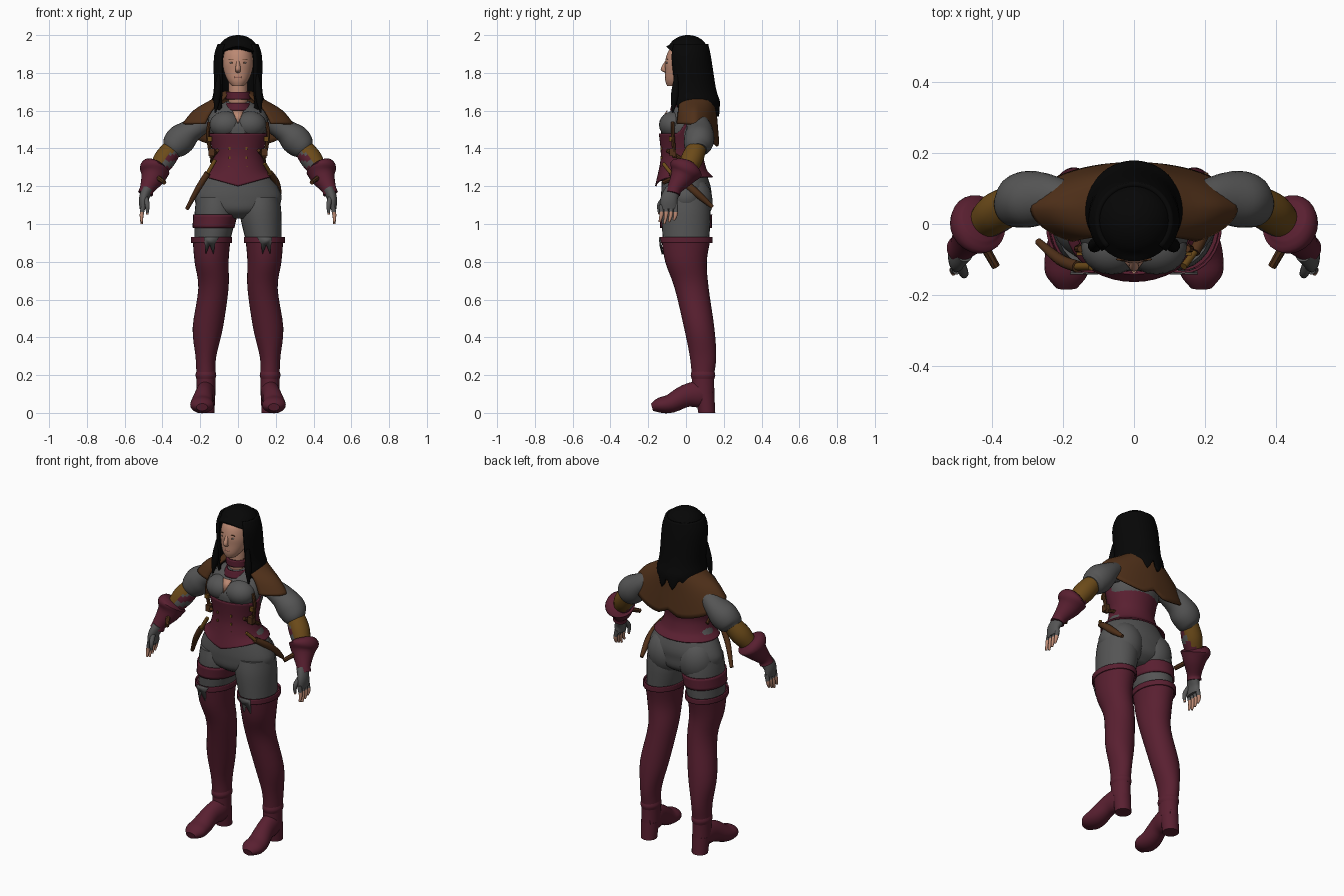
import bpy
import bmesh
import math
from mathutils import Vector

if "Cube" in bpy.data.objects:
    bpy.data.objects.remove(bpy.data.objects["Cube"], do_unlink=True)

made = []


def material(name, red, green, blue):
    mat = bpy.data.materials.new(name)
    mat.use_nodes = True
    mat.diffuse_color = (red, green, blue, 1)
    mat.node_tree.nodes["Principled BSDF"].inputs["Base Color"].default_value = (red, green, blue, 1)
    return mat


burgundy = material("burgundy leather", .1, .014, .03)
grey = material("grey cloth", .09, .09, .09)
skin = material("skin", .5, .25, .17)
hair = material("black hair", .002, .002, .002)
brown = material("brown leather", .08, .03, .01)
gold = material("ochre leather", .15, .07, .01)
rose = material("lips", .36, .15, .11)
eye_white = material("eye white", .4, .4, .4)


def finish(name, bm, mats, paint=None, sx=1, thick=0):
    """Turn a bmesh into an object, mirrored in x when sx is -1."""
    if paint:
        for face in bm.faces:
            face.material_index = paint(face.calc_center_median())
    for vert in bm.verts:
        vert.co.x *= sx
    bmesh.ops.recalc_face_normals(bm, faces=bm.faces)
    mesh = bpy.data.meshes.new(name)
    bm.to_mesh(mesh)
    bm.free()
    obj = bpy.data.objects.new(name, mesh)
    bpy.context.scene.collection.objects.link(obj)
    for mat in mats if isinstance(mats, list) else [mats]:
        mesh.materials.append(mat)
    if thick:
        solid = obj.modifiers.new("thickness", "SOLIDIFY")
        solid.thickness = thick
        solid.offset = 0
    made.append(obj)


def spline(rows, steps):
    """Smoothly interpolate rows of centre and radii; one radius means a round ring."""
    pts = [Vector(row if len(row) > 4 else row + row[-1:]) for row in rows]
    out = []
    for before, start, end, after in zip(pts[:1] + pts, pts, pts[1:], pts[2:] + pts[-1:]):
        slope_in, slope_out = (end - before) / 2, (after - start) / 2
        for k in range(steps):
            t = k / steps
            ease = t * t * (3 - 2 * t)
            out.append(start.lerp(end, ease) + slope_in * (t * (1 - t) ** 2) - slope_out * (t * t * (1 - t)))
    return out + [pts[-1]]


def loft(name, rows, mats, sx=1, level=False, arc=None, warp=None, paint=None, sides=24, steps=4, thick=0):
    """Elliptical rings along a path; angle zero is the back of level rings."""
    rings = spline(rows, steps)
    bm = bmesh.new()
    loops = []
    for before, ring, after in zip(rings[:1] + rings, rings, rings[1:] + rings[-1:]):
        tangent = Vector((0, 0, 1)) if level else (Vector(after[:3]) - Vector(before[:3])).normalized()
        side = Vector((1, 0, 0))
        side = (side - tangent * side.dot(tangent)).normalized()
        other = tangent.cross(side)
        loop = []
        for k in range(sides + 1 if arc else sides):
            angle = arc * (2 * k / sides - 1) if arc else math.tau * k / sides
            co = (Vector(ring[:3]) + side * max(ring[3], .001) * math.sin(angle)
                  + other * max(ring[4], .001) * math.cos(angle))
            if warp:
                warp(co)
            loop.append(bm.verts.new(co))
        loops.append(loop)
    for low, high in zip(loops, loops[1:]):
        for k in range(sides):
            n = (k + 1) % len(low)
            bm.faces.new((low[k], low[n], high[n], high[k]))
    if not arc and not thick:
        bm.faces.new(loops[0])
        bm.faces.new(loops[-1])
    finish(name, bm, mats, paint, sx, thick)


def lump(name, place, size, mat, sx=1, square=False):
    """A stretched ball, or a block when square."""
    bm = bmesh.new()
    if square:
        bmesh.ops.create_cube(bm, size=1)
    else:
        bmesh.ops.create_uvsphere(bm, u_segments=20, v_segments=12, radius=1)
    for vert in bm.verts:
        vert.co = Vector([p + c * s for p, c, s in zip(place, vert.co, size)])
    finish(name, bm, mat, sx=sx)


def plate(name, points, mat, sx=1):
    bm = bmesh.new()
    bm.faces.new([bm.verts.new(p) for p in points])
    finish(name, bm, mat, sx=sx, thick=.006)


# Body suit
loft("body_suit", [(0, 0, 1.03, .07), (0, 0, 1.07, .19, .12), (0, 0, 1.13, .23, .13), (0, 0, 1.2, .21, .13),
                   (0, -.02, 1.36, .12, .1), (0, -.01, 1.46, .15, .12), (0, -.01, 1.53, .16, .12),
                   (0, .02, 1.6, .14, .1), (0, .03, 1.65, .06)], grey, level=True, sides=32)


# Corset with a pointed front hem, raised at the sides and back
def corset_shape(co):
    if co.z < 1.28:
        co.z += (1.28 - co.z) * .6 * min(1, abs(co.x) * 6 + max(0, co.y) * 9)
    if co.z > 1.4 and co.y > -.04:
        co.z += (co.z - 1.4) * min(1, (co.y + .04) * 20) * .9


loft("corset", [(0, -.01, 1.2, .19, .15), (0, -.02, 1.35, .13, .11), (0, -.01, 1.48, .16, .13)],
     burgundy, level=True, warp=corset_shape, sides=40, steps=8, thick=.008)

# Neck, collars and neckline
loft("neck", [(0, .03, 1.58, .06), (0, 0, 1.66, .05), (0, 0, 1.78, .05)], skin, level=True)
loft("upper_collar", [(0, 0, 1.66, .06), (0, 0, 1.7, .06)], burgundy, level=True, thick=.01)
loft("lower_collar", [(0, .02, 1.6, .08, .1), (0, .01, 1.64, .06, .08)], burgundy, level=True, thick=.01)
plate("neckline", [(-.03, -.1, 1.6), (.03, -.1, 1.6), (0, -.14, 1.53)], skin)

# Head and face
loft("head", [(0, -.07, 1.73, .03), (0, -.05, 1.76, .055, .06), (0, -.03, 1.81, .075, .08),
              (0, -.02, 1.86, .08, .09), (0, -.01, 1.92, .07, .08), (0, .01, 1.96, .04)],
     skin, level=True, sides=32)
loft("nose", [(0, -.1, 1.87, .006), (0, -.12, 1.82, .014), (0, -.1, 1.8, .01)], skin, level=True, sides=12)
lump("lips", (0, -.106, 1.777), (.02, .006, .007), rose)


# Hair: crown with arched hairline, long curtain with ragged hem
def hairline(co):
    if co.y < 0 and co.z < 1.95:
        co.z += (1.95 - co.z) * .8 * max(0, 1 - (co.x * 10) ** 2) * min(1, -co.y * 20)


def ragged(co):
    if co.z < 1.66:
        co.z += (1.66 - co.z) * .5 * math.sin(co.x * 90 + 1)


loft("hair_crown", [(0, .01, 2, .01), (0, .01, 1.99, .05), (0, .01, 1.96, .09), (0, .01, 1.9, .12, .115)],
     hair, level=True, warp=hairline, sides=40)
loft("hair_curtain", [(0, .01, 1.95, .1), (0, .01, 1.88, .12, .115), (0, .03, 1.72, .12),
                      (0, .04, 1.65, .13), (0, .05, 1.6, .12)],
     hair, level=True, arc=2.35, warp=ragged, sides=40, thick=.016)


# Shoulder cape, lower and scalloped behind
def cape_hem(co):
    back = max(0, co.y - .05) * 8
    co.z -= back * max(0, 1.66 - co.z) * (1 - .3 * math.exp(-(co.x * 25) ** 2))


loft("shoulder_cape", [(0, .04, 1.7, .07), (0, .05, 1.66, .13, .1), (0, .05, 1.6, .23, .11), (0, .05, 1.53, .29, .12)],
     brown, level=True, arc=2.5, warp=cape_hem, sides=48, thick=.01)


# Colour rules for forearms and fingers
def forearm_colour(c):
    if c.x + c.z > 1.73 or c.y > .05:
        return 0
    return 1 + int(c.z * 30) % 2


def finger_colour(c):
    return int(c.z < 1.06)


for sx, label in ((1, "left_"), (-1, "right_")):
    # Face details and front hair locks
    lump(label + "eye", (.032, -.1, 1.853), (.012, .005, .004), eye_white, sx)
    lump(label + "iris", (.032, -.103, 1.853), (.004, .003, .004), brown, sx)
    lump(label + "brow", (.034, -.1, 1.872), (.017, .004, .002), brown, sx)
    loft(label + "hair_lock", [(.1, -.05, 1.79, .01), (.11, -.06, 1.68, .02), (.12, -.07, 1.59, .004)],
         hair, sx, sides=10)

    # Bust and seat
    lump(label + "bust", (.063, -.066, 1.525), (.088, .077, .072), grey, sx)
    lump(label + "seat", (.1, .035, 1.12), (.11, .106, .13), grey, sx)

    # Thigh and tall boot
    loft(label + "thigh", [(.12, 0, 1.14, .1, .12), (.12, 0, 1.05, .11, .13), (.14, 0, .88, .09, .12)],
         grey, sx, level=True, sides=28)
    loft(label + "boot", [(.14, 0, .92, .1, .13), (.14, 0, .8, .09, .11), (.13, .03, .66, .08, .09),
                          (.16, .07, .45, .08), (.17, .09, .3, .055, .07), (.17, .09, .2, .05, .06),
                          (.17, .09, .1, .05, .06)], burgundy, sx, level=True, sides=32)
    loft(label + "boot_cuff", [(.14, 0, .9, .105, .137), (.14, 0, .93, .105, .137)],
         burgundy, sx, level=True, sides=32, thick=.008)
    loft(label + "ankle_fold", [(.17, .09, .22, .05, .06), (.17, .09, .2, .055, .065), (.17, .09, .18, .05, .06)],
         burgundy, sx, level=True)
    loft(label + "foot", [(.17, .14, .1, .03, .04), (.17, .08, .1, .05, .07), (.18, 0, .09, .05, .06),
                          (.19, -.08, .05, .06, .05), (.19, -.14, .04, .06, .04), (.19, -.18, .03, .03, .02)],
         burgundy, sx)
    loft(label + "heel", [(.17, .11, 0, .045), (.17, .1, .1, .05)], burgundy, sx, level=True)
    # Notched cloth showing at the boot top
    outline = [(.1, .93), (.18, .93), (.17, .84), (.15, .89), (.13, .84), (.12, .9)]
    plate(label + "boot_notch", [(x, abs(x - .14) * .25 + (.93 - z) * .24 - .15, z) for x, z in outline], grey, sx)

    # Puffed sleeve, bracer and flared glove
    loft(label + "sleeve", [(.14, .05, 1.56, .05), (.24, .07, 1.5, .06, .07), (.3, .07, 1.45, .08),
                            (.34, .06, 1.41, .07), (.36, .06, 1.39, .05)], grey, sx)
    loft(label + "forearm", [(.34, .06, 1.41, .05), (.39, .03, 1.34, .058), (.44, -.01, 1.26, .04)],
         [gold, burgundy, grey], sx, paint=forearm_colour, steps=6)
    loft(label + "glove", [(.43, .01, 1.31, .06), (.44, 0, 1.29, .08, .09), (.45, -.02, 1.25, .065),
                           (.48, -.06, 1.19, .04), (.49, -.07, 1.16, .04)], burgundy, sx)
    loft(label + "wrist_strap", [(.43, -.05, 1.25, .014), (.39, -.12, 1.22, .012)], brown, sx, sides=8)
    loft(label + "palm", [(.48, -.07, 1.18, .03, .04), (.5, -.09, 1.13, .025, .045), (.5, -.09, 1.08, .02, .045)],
         grey, sx)
    for k in range(4):
        y = k * .025 - .13
        loft(label + "finger", [(.5, y, 1.1, .013), (.51, y, 1.05, .011), (.51, y - .01, 1 + abs(k - 1) * .01, .006)],
             [grey, skin], sx, paint=finger_colour, sides=10)
    loft(label + "thumb", [(.49, -.11, 1.14, .014), (.48, -.14, 1.1, .013), (.48, -.14, 1.05, .006)],
         [grey, skin], sx, paint=finger_colour, sides=10)

    # Side straps, buckles, pouches and corset studs
    loft(label + "side_strap", [(.15, -.07, 1.54, .01), (.16, -.07, 1.47, .01), (.14, -.06, 1.35, .01)],
         brown, sx, sides=8)
    loft(label + "hip_strap", [(.11, -.1, 1.39, .01), (.13, -.05, 1.36, .01), (.14, 0, 1.33, .01)],
         brown, sx, sides=8)
    lump(label + "buckle", (.15, -.08, 1.45), (.024, .018, .024), gold, sx, True)
    lump(label + "pouch", (.14, -.07, 1.38), (.03, .035, .04), brown, sx, True)
    for row in range(3):
        lump(label + "stud", (.045, -.127, 1.3 + row * .05), (.008, .014, .014), gold, sx, True)

# Scabbards with hilts on both hips
loft("right_scabbard", [(-.16, -.12, 1.27, .017), (-.21, -.1, 1.19, .016), (-.27, -.05, 1.08, .01)], brown, sides=10)
loft("right_hilt", [(-.12, -.12, 1.34, .011), (-.16, -.12, 1.27, .011)], gold, sides=10)
loft("left_scabbard", [(.17, -.08, 1.27, .016), (.2, -.01, 1.22, .02), (.21, .06, 1.16, .02), (.2, .14, 1.09, .01)],
     brown, sides=10)
loft("left_hilt", [(.14, -.12, 1.32, .01), (.17, -.08, 1.27, .01)], gold, sides=10)

# Strap round the right thigh
loft("thigh_strap", [(.13, 0, .98, .107, .133), (.12, 0, 1.05, .113, .135)], burgundy, -1,
     level=True, sides=28, thick=.008)

# Smooth shading with sharp edges kept
bpy.ops.object.select_all(action="DESELECT")
for obj in made:
    obj.select_set(True)
bpy.context.view_layer.objects.active = made[0]
bpy.ops.object.shade_smooth_by_angle(angle=math.radians(40))
